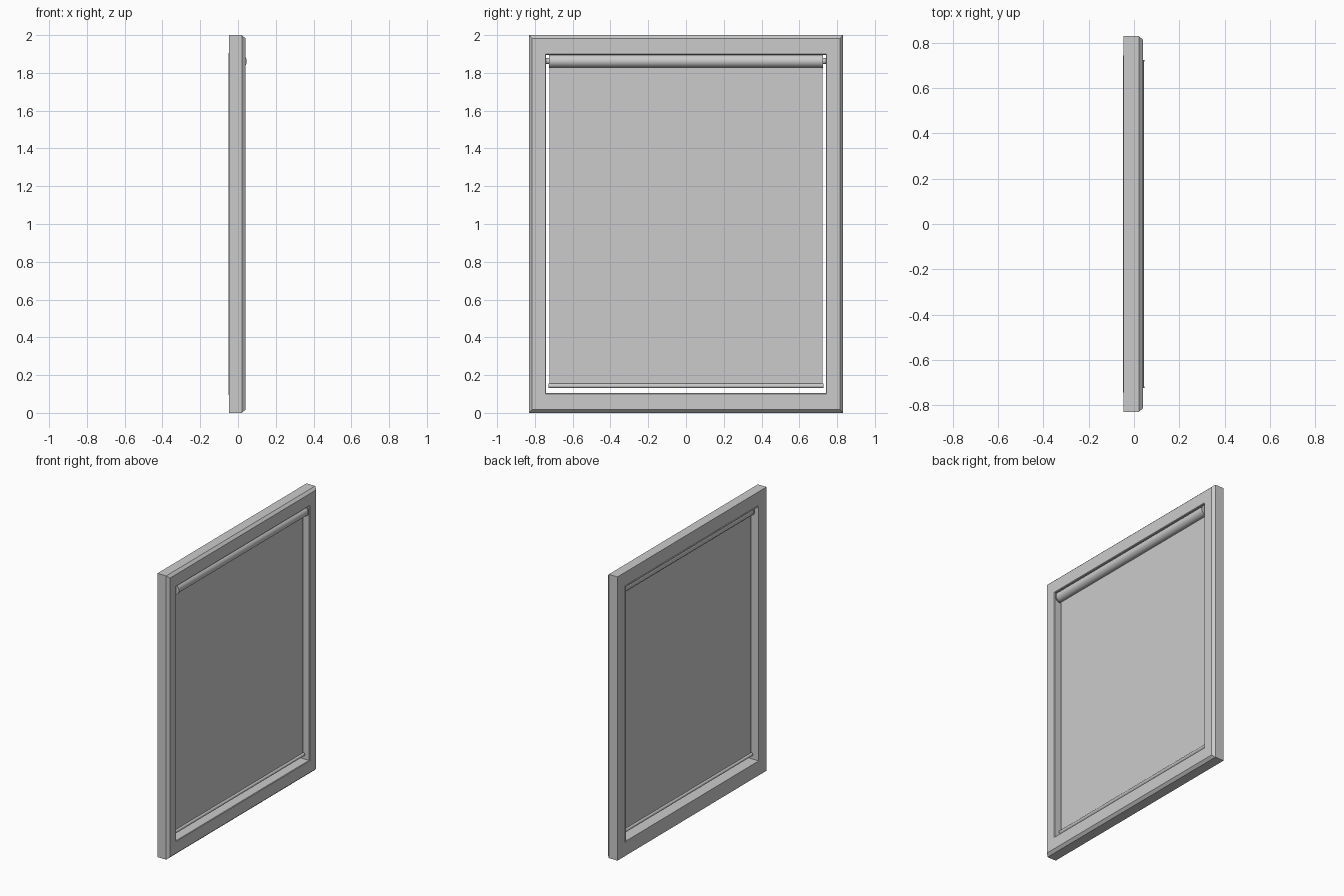
import bpy, bmesh, math
from mathutils import Matrix

if "Cube" in bpy.data.objects:
    bpy.data.objects.remove(bpy.data.objects["Cube"])


def finish(name, bm, smooth=False):
    bmesh.ops.recalc_face_normals(bm, faces=bm.faces)
    me = bpy.data.meshes.new(name)
    bm.to_mesh(me)
    bm.free()
    ob = bpy.data.objects.new(name, me)
    bpy.context.collection.objects.link(ob)
    if smooth:
        bpy.ops.object.select_all(action='DESELECT')
        ob.select_set(True)
        bpy.context.view_layer.objects.active = ob
        bpy.ops.object.shade_smooth_by_angle(angle=math.radians(35))
    return ob


def box(name, lo, hi):
    bm = bmesh.new()
    bmesh.ops.create_cube(bm, size=1)
    for v in bm.verts:
        v.co = [lo[i] + (v.co[i] + 0.5) * (hi[i] - lo[i]) for i in range(3)]
    return finish(name, bm)


def rod(name, x, z, y0, y1, radius, sides=32):
    # cylinder lying along y
    bm = bmesh.new()
    m = Matrix.Translation((x, (y0 + y1) / 2, z)) @ Matrix.Rotation(math.pi / 2, 4, 'X')
    bmesh.ops.create_cone(bm, cap_ends=True, segments=sides, radius1=radius,
                          radius2=radius, depth=abs(y1 - y0), matrix=m)
    return finish(name, bm, True)


def rect_frame(name, half_w, z0, z1, profile):
    # closed profile of (inset in y, inset in z, x) swept round a mitred rectangle
    bm = bmesh.new()
    rings = []
    for iy, iz, x in profile:
        y, a, b = half_w - iy, z0 + iz, z1 - iz
        rings.append([bm.verts.new((x, *p)) for p in ((-y, a), (y, a), (y, b), (-y, b))])
    n = len(rings)
    for i in range(n):
        r, s = rings[i], rings[(i + 1) % n]
        for k in range(4):
            j = (k + 1) % 4
            bm.faces.new((r[k], r[j], s[j], s[k]))
    return finish(name, bm)


# Window frame: chamfered front outer edge, slight lip round the back of the opening
rect_frame("window_frame", 0.83, 0.0, 2.0, [
    (0, 0, -0.047), (0, 0, 0.021), (0.015, 0.017, 0.039),
    (0.086, 0.1, 0.039), (0.09, 0.104, 0.035), (0.09, 0.104, -0.049),
    (0.085, 0.094, -0.049), (0.085, 0.094, -0.047)])

# Roller tube at the top with end caps and mounting pins
RX, RZ = 0.009, 1.8625
rod("blind_roller", RX, RZ, -0.72, 0.72, 0.0345, 48)
for side, s in (("left", -1), ("right", 1)):
    rod("roller_cap_" + side, RX, RZ, s * 0.717, s * 0.725, 0.0375, 48)
    rod("roller_pin_" + side, RX, RZ, s * 0.72, s * 0.742, 0.016, 24)

# Hanging blind fabric and its bottom bar
box("blind_fabric", (-0.0015, -0.722, 0.143), (0.0015, 0.722, RZ))
rod("bottom_bar", 0.0, 0.143, -0.727, 0.727, 0.0125, 24)
